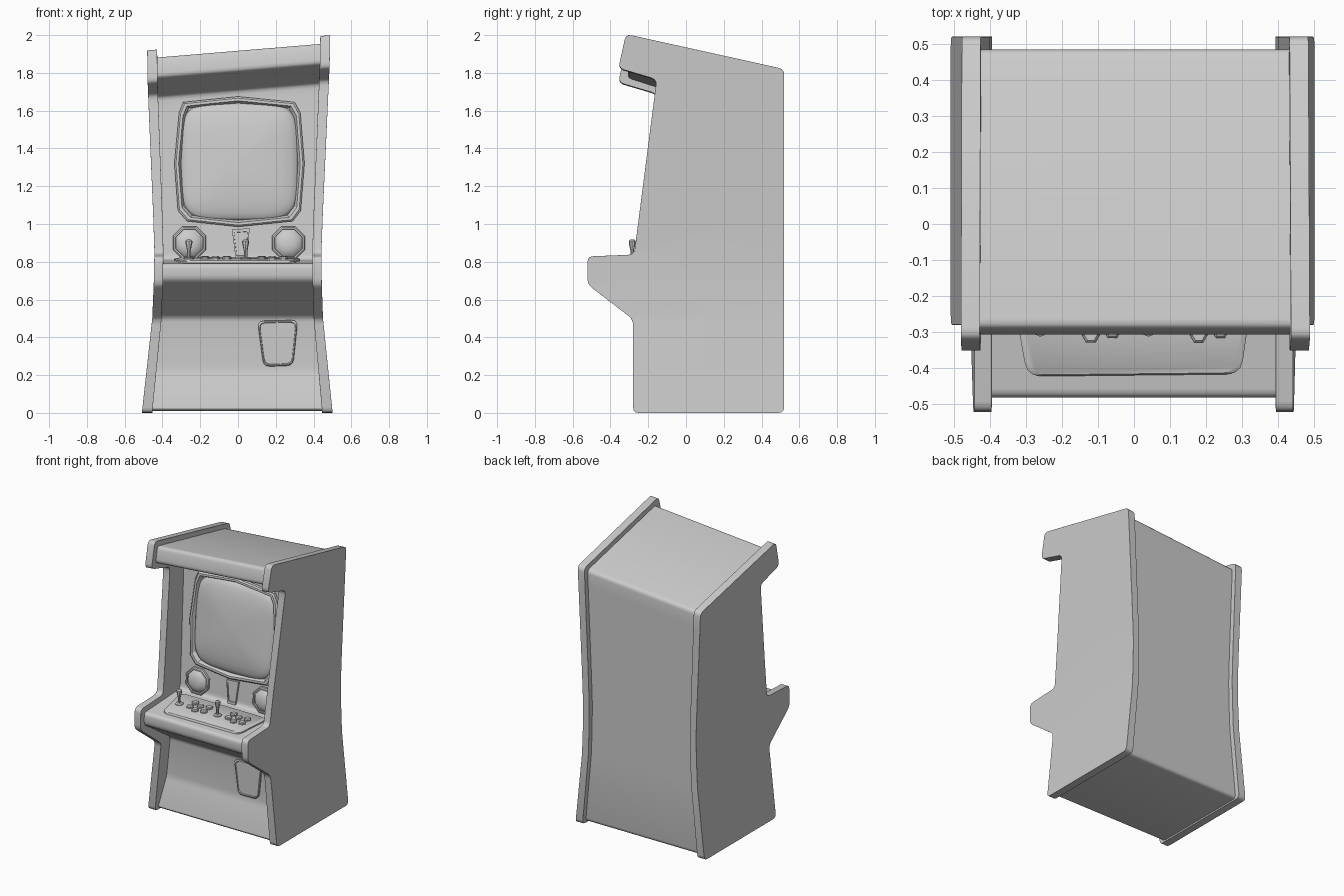
import bpy, bmesh, math
from mathutils import Vector

if "Cube" in bpy.data.objects:
    bpy.data.objects.remove(bpy.data.objects["Cube"])

# cabinet half width by height (pinched waist)
WAIST = [(0, .505), (.5, .452), (.68, .445), (.85, .442), (1.05, .449), (1.8, .482), (2.1, .487)]


def half_width(z):
    for (z0, w0), (z1, w1) in zip(WAIST, WAIST[1:]):
        if z <= z1:
            return w0 + (w1 - w0) * (z - z0) / (z1 - z0)
    return WAIST[-1][1]


def warp(co):
    x = co.x * half_width(co.z) / .45 + .008 * (co.z / 2 - .5)
    ramp = min(1, max(0, (co.z - .85) / .8))
    return Vector((x, co.y, co.z + .083 * x * ramp))


def rounded(pts, r, n=4):
    out = []
    for i, p in enumerate(pts):
        p = Vector(p)
        a, b = Vector(pts[i - 1]), Vector(pts[(i + 1) % len(pts)])
        s = p + (a - p).normalized() * min(r, (a - p).length * .45)
        e = p + (b - p).normalized() * min(r, (b - p).length * .45)
        for k in range(n):
            t = k / (n - 1)
            out.append(s * (1 - t) ** 2 + p * 2 * t * (1 - t) + e * t * t)
    return out


def finish(bm, name, angle=35):
    bmesh.ops.recalc_face_normals(bm, faces=bm.faces[:])
    me = bpy.data.meshes.new(name)
    bm.to_mesh(me)
    bm.free()
    ob = bpy.data.objects.new(name, me)
    bpy.context.collection.objects.link(ob)
    bpy.ops.object.select_all(action='DESELECT')
    ob.select_set(True)
    bpy.context.view_layer.objects.active = ob
    bpy.ops.object.shade_smooth_by_angle(angle=math.radians(angle))
    return ob


def loft(name, loops, closed=False, warped=False, angle=35):
    """Skin between loops; cap both ends, or join last to first."""
    bm = bmesh.new()
    rings = [[bm.verts.new(p) for p in loop] for loop in loops]
    n = len(rings[0])
    pairs = list(zip(rings, rings[1:])) + ([(rings[-1], rings[0])] if closed else [])
    for a, b in pairs:
        for i in range(n):
            j = (i + 1) % n
            bm.faces.new((a[i], a[j], b[j], b[i]))
    if not closed:
        bm.faces.new(rings[0])
        bm.faces.new(rings[-1])
    if warped:
        for z in (.5, .68, .85, 1.05, 1.65):
            bmesh.ops.bisect_plane(bm, geom=bm.verts[:] + bm.edges[:] + bm.faces[:],
                                   plane_co=(0, 0, z), plane_no=(0, 0, 1))
        for v in bm.verts:
            v.co = warp(v.co)
    return finish(bm, name, angle)


def slab(name, profile, x0, x1):
    return loft(name, [[(x, p[0], p[1]) for p in profile] for x in (x0, x1)], warped=True)


# side panels
side = rounded([(.52, 0), (-.28, 0), (-.28, .495), (-.522, .68), (-.522, .828), (-.275, .838),
                (-.155, 1.725), (-.358, 1.785), (-.318, 1.965), (.52, 1.78)], .03)
for s, tag in ((-1, "left"), (1, "right")):
    ob = slab(tag + "_side_panel", side, s * .401, s * .45)
    bev = ob.modifiers.new("rim", 'BEVEL')
    bev.width, bev.segments, bev.angle_limit = .006, 1, math.radians(60)

# body between the panels: kick plate, control shelf, screen wall, marquee, top and back
body = rounded([(.485, .01), (-.25, .01), (-.18, .22), (-.18, .505), (-.482, .705), (-.482, .79),
                (-.085, .81), (0, 1.71), (-.312, 1.81), (-.288, 1.922), (.485, 1.755)], .025)
slab("cabinet_body", body, -.408, .408)


def wall(z):
    return -.085 + .0945 * (z - .81)


def on_wall(pts, scale, lift, y=wall):
    cx = sum(p[0] for p in pts) / len(pts)
    cz = sum(p[1] for p in pts) / len(pts)
    out = []
    for p in pts:
        x, z = cx + (p[0] - cx) * scale, cz + (p[1] - cz) * scale
        out.append((x, y(z) - lift, z))
    return out


# screen bezel
rim = [(-.29, 1.645), (0, 1.675), (.30, 1.645), (.33, 1.59), (.352, 1.32), (.332, 1.07),
       (.29, 1.015), (0, .985), (-.27, 1.015), (-.318, 1.07), (-.337, 1.32), (-.312, 1.59)]
loft("screen_bezel", [on_wall(rim, s, l) for s, l in
                      ((1, -.01), (1, .022), (.975, .03), (.935, .03), (.90, .008), (.90, -.01))],
     closed=True, angle=25)

# domed screen glass
glass = []
for i in range(48):
    a = math.tau * i / 48
    c, s = math.cos(a), math.sin(a)
    glass.append((.008 + .31 * math.copysign(abs(c) ** .42, c),
                  1.33 + .31 * math.copysign(abs(s) ** .42, s)))
loft("screen_glass", [on_wall(glass, s, l) for s, l in
                      ((1, -.005), (1, .006), (.96, .018), (.88, .028), (.75, .038), (.55, .046),
                       (.3, .051), (.08, .053))], angle=60)

# speakers
for cx, tag in ((-.257, "left"), (.267, "right")):
    octagon = [(cx + .095 * math.cos(math.pi * (i + .5) / 4),
                .9 + .095 * math.sin(math.pi * (i + .5) / 4)) for i in range(8)]
    loft(tag + "_speaker", [on_wall(octagon, s, l) for s, l in
                            ((1, -.01), (1, .014), (.93, .02), (.84, .02), (.82, .012), (.8, .014),
                             (.68, .026), (.4, .036), (.12, .039))])

# instruction card
card = [(-.032, .97), (.062, .978), (.047, .815), (-.012, .815)]
loft("instruction_card", [on_wall(card, s, l) for s, l in
                          ((1, -.01), (1, .015), (.8, .015), (.78, .009))])

# coin door
door = rounded([(.103, .487), (.317, .492), (.292, .25), (.135, .245)], .035)
loft("coin_door", [on_wall(door, s, l, lambda z: -.18) for s, l in
                   ((1, -.01), (1, .012), (.96, .016), (.92, .016), (.9, .010))])


def deck(y):
    return .79 + .05 * (y + .48)


# control plate
plate = rounded([(-.345, -.15), (.335, -.15), (.297, -.417), (-.297, -.423)], .04)
loft("control_plate", [[(p[0] * s, -.285 + (p[1] + .285) * s, deck(p[1]) + h) for p in plate]
                       for s, h in ((1, -.01), (1, .009), (.97, .015))])


def turned(name, x, y, rings, n):
    z = deck(y) + .013
    loft(name, [[(x + r * math.cos(math.tau * i / n), y + r * math.sin(math.tau * i / n), z + h)
                 for i in range(n)] for r, h in rings])


# joysticks and buttons for two players
for k, jx in enumerate((-.26, .04)):
    turned(f"joystick_base_{k}", jx, -.285, [(.028, -.005), (.028, .006), (.02, .012)], 8)
    turned(f"joystick_{k}", jx, -.285,
           [(.009, 0), (.009, .045), (.018, .085), (.018, .098), (.01, .106)], 8)
    for i in range(6):
        bx, by = ((.085, -.285), (.14, -.308), (.2, -.295))[i % 3]
        turned(f"button_{k}_{i}", jx + bx, by + .06 * (i // 3),
               [(.025, -.005), (.025, .009), (.018, .015)], 6)
